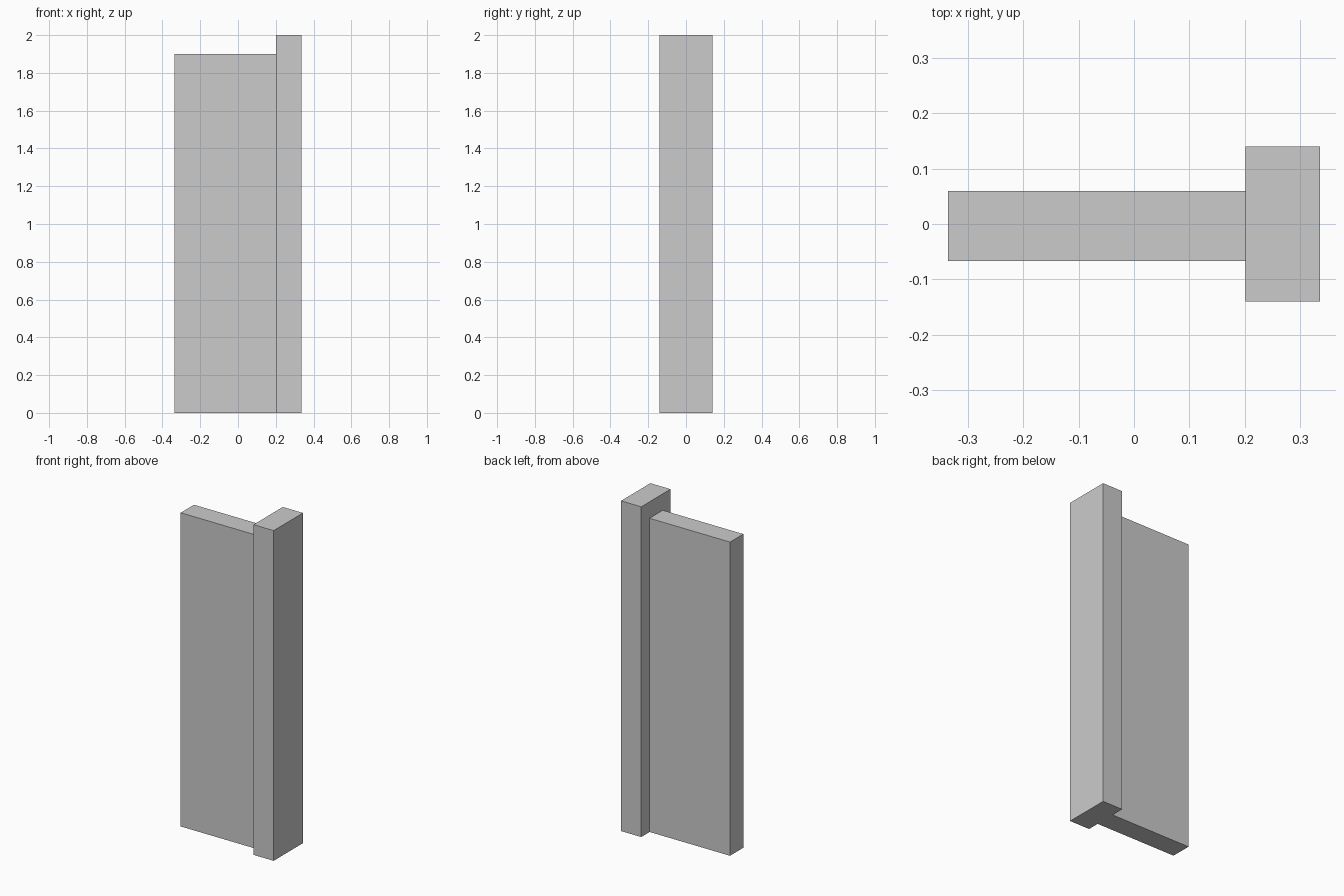
import bpy
import bmesh
from mathutils import Vector

if "Cube" in bpy.data.objects:
    bpy.data.objects.remove(bpy.data.objects["Cube"])


def box(name, lo, hi):
    """Axis-aligned box between two corners."""
    lo, hi = Vector(lo), Vector(hi)
    bm = bmesh.new()
    bmesh.ops.create_cube(bm, size=1)
    bmesh.ops.scale(bm, vec=hi - lo, verts=bm.verts)
    bmesh.ops.translate(bm, vec=(lo + hi) / 2, verts=bm.verts)
    mesh = bpy.data.meshes.new(name)
    bm.to_mesh(mesh)
    bm.free()
    obj = bpy.data.objects.new(name, mesh)
    bpy.context.collection.objects.link(obj)
    return obj


JOINT_X = 0.202  # where the panel meets the post

# Thin wall panel, slightly off-centre in depth
box("wall_panel", (-0.337, -0.067, 0), (JOINT_X, 0.06, 1.9))

# Thicker, taller end post
box("end_post", (JOINT_X, -0.14, 0), (0.337, 0.14, 2.0))
